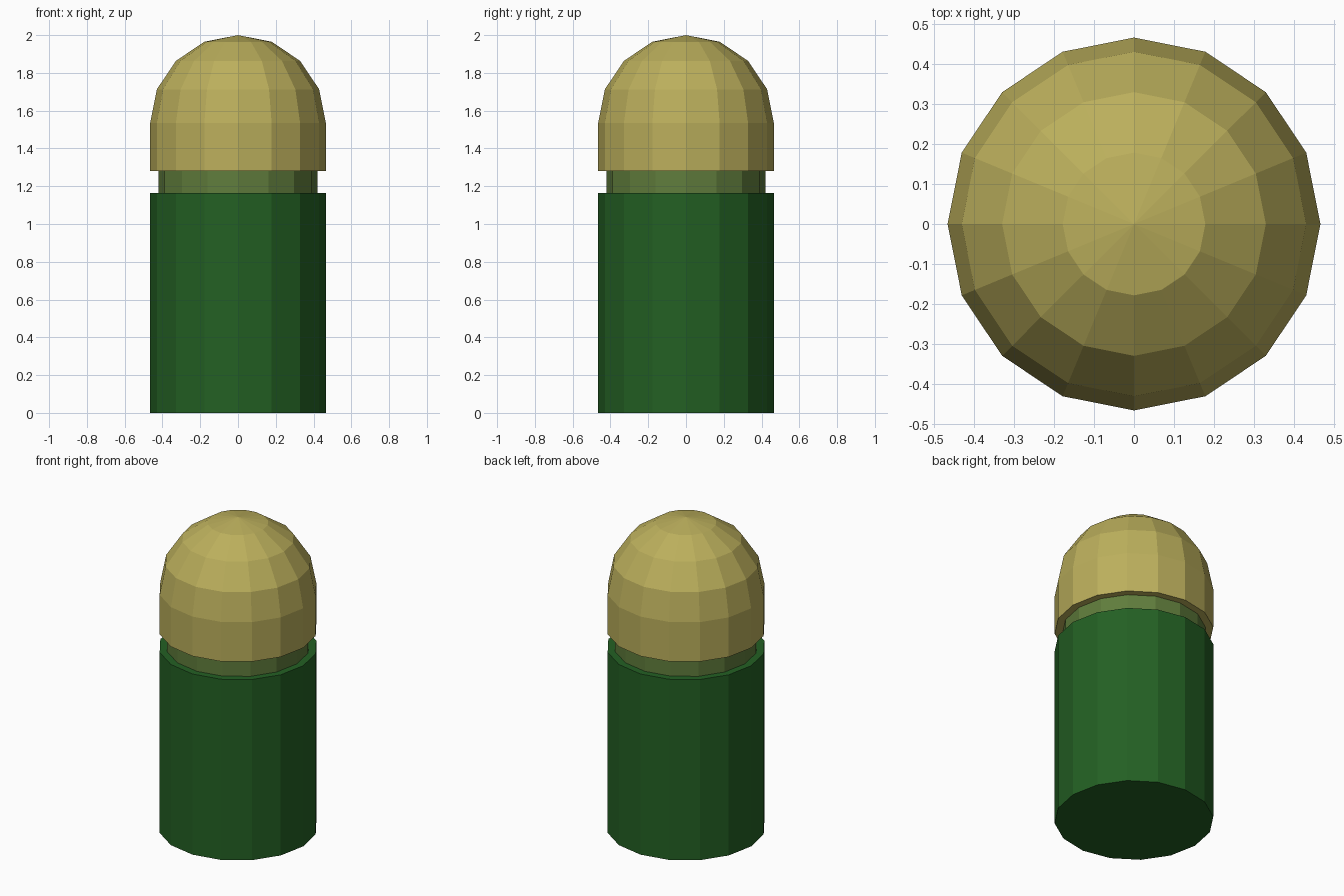
import bpy, bmesh
from math import sin, cos, pi

if "Cube" in bpy.data.objects:
    bpy.data.objects.remove(bpy.data.objects["Cube"])

SIDES = 16
R = 0.465


def material(name, rgb):
    m = bpy.data.materials.new(name)
    m.diffuse_color = (*rgb, 1)
    m.use_nodes = True
    m.node_tree.nodes["Principled BSDF"].inputs["Base Color"].default_value = m.diffuse_color
    return m


def revolve(name, profile, mat):
    """Closed, flat-shaded solid from (radius, z) points, bottom to top."""
    bm = bmesh.new()
    rings = []
    for r, z in profile:
        if r == 0:
            rings.append([bm.verts.new((0, 0, z))] * SIDES)
        else:
            rings.append([bm.verts.new((r * cos(2 * pi * i / SIDES), r * sin(2 * pi * i / SIDES), z))
                          for i in range(SIDES)])
    for lo, hi in zip(rings, rings[1:]):
        for i in range(SIDES):
            j = (i + 1) % SIDES
            bm.faces.new(list(dict.fromkeys((lo[i], lo[j], hi[j], hi[i]))))
    bm.faces.new(rings[0][::-1])
    if profile[-1][0] > 0:
        bm.faces.new(rings[-1])
    bmesh.ops.recalc_face_normals(bm, faces=bm.faces)
    mesh = bpy.data.meshes.new(name)
    bm.to_mesh(mesh)
    bm.free()
    mesh.materials.append(mat)
    ob = bpy.data.objects.new(name, mesh)
    bpy.context.collection.objects.link(ob)
    return ob


# Cylindrical case
revolve("case_body", [(R, 0), (R, 1.165)], material("dark_green", (0.017, 0.117, 0.017)))

# Recessed neck between case and cap
revolve("neck", [(0.42, 1.165), (0.42, 1.28)], material("olive_green", (0.117, 0.205, 0.045)))

# Domed cap: short straight wall, then a hemisphere
dome = [(R * cos(k * pi / 8), 2 - R + R * sin(k * pi / 8)) for k in range(4)]
revolve("domed_cap", [(R, 1.28)] + dome + [(0, 2)], material("tan", (0.50, 0.43, 0.107)))
